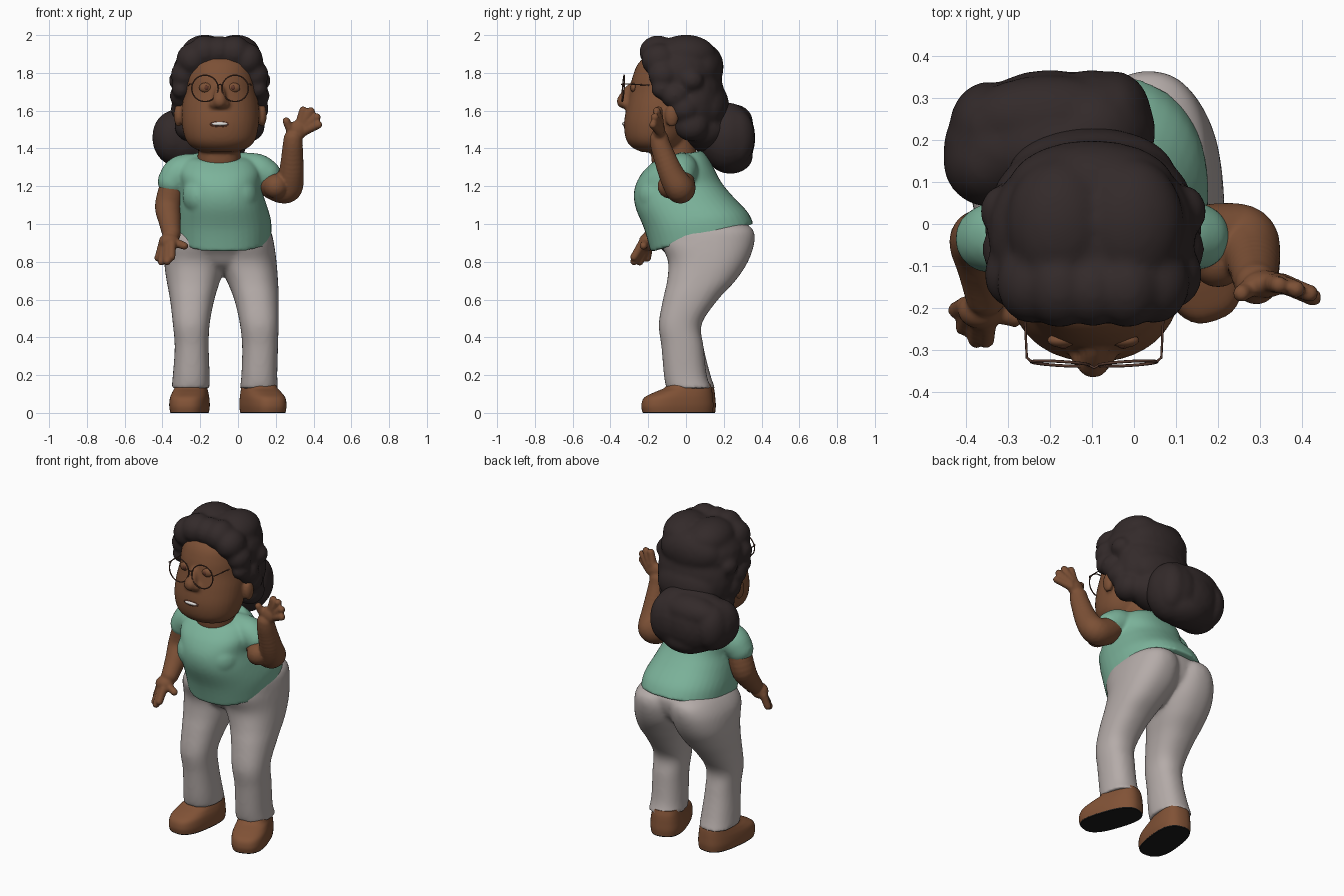
import bpy, bmesh, math
from mathutils import Matrix


def material(name, rgb):
    m = bpy.data.materials.new(name)
    m.diffuse_color = (*rgb, 1)
    return m


SKIN = material("brown skin", (0.20, 0.080, 0.036))
HAIR = material("dark hair", (0.033, 0.023, 0.023))
SHIRT = material("green cloth", (0.20, 0.45, 0.325))
PANTS = material("pale grey cloth", (0.46, 0.41, 0.395))
SHOE = material("brown leather", (0.22, 0.085, 0.037))
SOLE = material("black rubber", (0.010, 0.010, 0.010))
FRAME = material("dark frame", (0.10, 0.045, 0.030))
TEETH = material("white teeth", (0.72, 0.70, 0.68))
LIP = material("dark lip", (0.12, 0.040, 0.024))


def spline(pts, n=5):
    """Catmull-Rom interpolation of equal-length tuples."""
    out = []
    for i in range(len(pts) - 1):
        a, b, c, d = (pts[max(i - 1, 0)], pts[i], pts[i + 1], pts[min(i + 2, len(pts) - 1)])
        for k in range(n):
            t = k / n
            out.append([0.5 * (2 * q + (r - p) * t + (2 * p - 5 * q + 4 * r - s) * t * t
                               + (3 * q - p - 3 * r + s) * t ** 3)
                        for p, q, r, s in zip(a, b, c, d)])
    return out + [list(pts[-1])]


def ball(bm, x, y, z, rx, ry=None, rz=None):
    m = Matrix.Translation((x, y, z)) @ Matrix.Diagonal((rx, ry or rx, rz or rx, 1))
    bmesh.ops.create_icosphere(bm, subdivisions=3, radius=1, matrix=m)


def limb(bm, *pts):
    """Round limb through points (x, y, z, radius)."""
    for p in spline(pts, 6):
        ball(bm, *p)


def loft(bm, rings, power=2.3, sides=40):
    """Closed skin over rings (x0, x1, y_front, y_back, z_front, z_back)."""
    loops = []
    for x0, x1, yf, yb, zf, zb in spline(rings):
        loop = []
        for k in range(sides):
            a = 2 * math.pi * k / sides
            c = math.copysign(abs(math.cos(a)) ** (2 / power), math.cos(a))
            s = math.copysign(abs(math.sin(a)) ** (2 / power), math.sin(a))
            loop.append(bm.verts.new(((x0 + x1) / 2 + c * (x1 - x0) / 2,
                                      (yf + yb) / 2 + s * (yb - yf) / 2,
                                      (zf + zb) / 2 + s * (zb - zf) / 2)))
        loops.append(loop)
    for a, b in zip(loops, loops[1:]):
        for k in range(sides):
            j = (k + 1) % sides
            bm.faces.new((a[k], a[j], b[j], b[k]))
    bm.faces.new(loops[0][::-1])
    bm.faces.new(loops[-1])


def level(rings):
    """Horizontal rings given as (z, x0, x1, y0, y1)."""
    return [(x0, x1, y0, y1, z, z) for z, x0, x1, y0, y1 in rings]


def finish(name, bm, mat, voxel=0.0, smooth=6):
    bmesh.ops.recalc_face_normals(bm, faces=bm.faces)
    me = bpy.data.meshes.new(name)
    bm.to_mesh(me)
    bm.free()
    me.materials.append(mat)
    ob = bpy.data.objects.new(name, me)
    bpy.context.collection.objects.link(ob)
    me.polygons.foreach_set("use_smooth", [True] * len(me.polygons))
    if voxel:  # fuse the overlapping pieces into one soft surface
        r = ob.modifiers.new("fuse", 'REMESH')
        r.mode, r.voxel_size, r.use_smooth_shade = 'VOXEL', voxel, True
        s = ob.modifiers.new("soften", 'SMOOTH')
        s.factor, s.iterations = 0.5, smooth
    return ob


# Trousers: two legs and the hips
bm = bmesh.new()
leg_y = [(0.13, -0.105, 0.155), (0.2, -0.117, 0.13), (0.35, -0.13, 0.093), (0.47, -0.144, 0.083),
         (0.6, -0.122, 0.17), (0.7, -0.10, 0.262), (0.8, -0.095, 0.328), (0.9, -0.13, 0.362),
         (0.97, -0.10, 0.355), (1.01, -0.02, 0.30)]
left_x = [(-.352, -.15), (-.345, -.15), (-.335, -.155), (-.345, -.15), (-.36, -.125), (-.378, -.095),
          (-.39, -.07), (-.378, -.06), (-.335, -.08), (-.28, -.11)]
right_x = [(.01, .212), (.018, .208), (.022, .212), (.01, .215), (-.02, .216), (-.06, .212),
           (-.11, .204), (-.12, .19), (-.10, .17), (-.07, .12)]
for xs, trim in ((left_x, 0), (right_x, .02)):
    loft(bm, level([(z, *x, a, b - (trim if z < .3 else 0)) for (z, a, b), x in zip(leg_y, xs)]))
loft(bm, level([(.735, -.13, -.04, .02, .12), (.78, -.24, .08, -.06, .22), (.84, -.36, .18, -.105, .29),
                (.9, -.368, .187, -.155, .325), (.97, -.32, .17, -.165, .335), (1.01, -.28, .13, -.1, .31)]))
finish("trousers", bm, PANTS, 0.011, 8)

# Shirt: leaning torso and short sleeves
bm = bmesh.new()
loft(bm, [(-.325, .175, -.188, .358, .852, 1.0), (-.325, .175, -.22, .325, .97, 1.065),
          (-.312, .145, -.268, .245, 1.09, 1.15), (-.302, .12, -.274, .188, 1.18, 1.22),
          (-.315, .12, -.24, .148, 1.26, 1.295), (-.29, .09, -.185, .118, 1.32, 1.35),
          (-.25, .045, -.16, .085, 1.335, 1.39)])
for x in (-0.19, 0.0):
    ball(bm, x, -0.15, 1.15, 0.105, 0.105, 0.11)
limb(bm, (-.2, -.03, 1.305, .07), (-.30, -.03, 1.275, .09), (-.345, -.035, 1.225, .081))
limb(bm, (.02, -.02, 1.305, .075), (.1, -.025, 1.285, .088), (.148, -.03, 1.262, .08))
finish("shirt", bm, SHIRT, 0.010, 6)

# Head with nose, ears and neck
bm = bmesh.new()
loft(bm, level([(1.38, -.18, -.01, -.23, -.06), (1.405, -.24, .055, -.285, -.03), (1.45, -.278, .093, -.318, .0),
                (1.53, -.297, .11, -.328, .04), (1.62, -.297, .11, -.315, .08),
                (1.70, -.283, .098, -.298, .1), (1.78, -.278, .088, -.283, .1),
                (1.86, -.26, .07, -.245, .1), (1.93, -.2, .0, -.15, .05)]), 2.15)
loft(bm, level([(1.28, -.21, .01, -.17, .06), (1.35, -.215, .015, -.184, .06), (1.46, -.2, .01, -.18, .04)]))
limb(bm, (-.097, -.295, 1.72, .022), (-.097, -.312, 1.69, .03), (-.097, -.327, 1.65, .04))
for s in (-1, 1):
    ball(bm, -.097 + s * .03, -.318, 1.635, .024)
    ball(bm, -.094 + s * .222, -.075, 1.575, .024, .038, .062)
finish("head", bm, SKIN, 0.010, 4)

# Eyelids, eyes, mouth and teeth
for name, mat, shapes in (
        ("mouth", LIP, [(-.097, -.321, 1.528, .052, .011, .018)]),
        ("teeth", TEETH, [(-.097, -.326, 1.53, .043, .012, .010)]),
        ("eyelids", SKIN, [(x, -.277, 1.722, .034, .017, .026) for x in (-.172, -.022)]),
        ("eyes", LIP, [(x, -.288, 1.722, .013, .009, .014) for x in (-.168, -.026)])):
    bm = bmesh.new()
    for s in shapes:
        ball(bm, *s)
    finish(name, bm, mat)


# Glasses
def wire(name, pts, r=0.003):
    cu = bpy.data.curves.new(name, 'CURVE')
    cu.dimensions, cu.bevel_depth, cu.bevel_resolution = '3D', r, 2
    sp = cu.splines.new('POLY')
    sp.points.add(len(pts) - 1)
    for p, co in zip(sp.points, pts):
        p.co = (*co, 1)
    cu.materials.append(FRAME)
    bpy.context.collection.objects.link(bpy.data.objects.new(name, cu))


for side, s in (("left", -1), ("right", 1)):
    x = -.095 + s * .08
    bpy.ops.mesh.primitive_torus_add(location=(x, -.332, 1.718), rotation=(math.radians(86), 0, s * .06),
                                     major_radius=.070, minor_radius=.0035,
                                     major_segments=40, minor_segments=8)
    rim = bpy.context.object
    rim.name = side + "_lens_rim"
    rim.data.materials.append(FRAME)
    bpy.ops.object.shade_smooth()
    wire(side + "_temple", [(x + s * .068, -.328, 1.74), (x + s * .08, -.318, 1.742), (x + s * .09, -.12, 1.73)])
wire("glasses_bridge", [(-.108, -.335, 1.735), (-.095, -.342, 1.74), (-.082, -.335, 1.735)])

# Hair: cap, fringe and side locks
bm = bmesh.new()
for b in ((-.1, -.02, 1.80, .25, .215, .18), (-.1, .05, 1.66, .24, .155, .24),
          (-.175, .0, 1.895, .13, .16, .108), (-.01, .0, 1.895, .13, .16, .108),
          (-.1, .09, 1.83, .2, .11, .13), (-.1, .12, 1.62, .2, .11, .14), (-.11, .1, 1.5, .19, .13, .12),
          (-.13, .15, 1.5, .17, .13, .13)):
    ball(bm, *b)
for x, y, z, r in ((0, -.155, 1.915, .078), (.08, -.15, 1.91, .085), (.145, -.14, 1.87, .085),
                   (.19, -.12, 1.79, .07), (.203, -.125, 1.715, .052), (.2, -.06, 1.68, .065),
                   (.19, -.01, 1.61, .07), (.16, .03, 1.52, .08), (.215, .03, 1.76, .055)):
    for s in ((-1, 1) if x else (1,)):
        ball(bm, -.097 + s * x, y, z, r, r * 1.15, r * 1.05)
finish("hair", bm, HAIR, 0.012, 9)

# Bunched hair at the back, swept to one side
bm = bmesh.new()
for b in ((-.3, .18, 1.455, .155, .135, .16), (-.2, .22, 1.455, .2, .148, .185),
          (-.1, .22, 1.46, .152, .148, .185), (-.17, .18, 1.55, .19, .12, .1),
          (-.345, .23, 1.46, .095, .11, .14), (-.345, .15, 1.46, .11, .11, .14),
          (-.05, .265, 1.46, .09, .1, .15), (-.2, .25, 1.54, .2, .105, .095),
          (-.17, .235, 1.36, .16, .12, .095)):
    ball(bm, *b)
finish("ponytail", bm, HAIR, 0.012, 9)

# Raised arm with open hand
bm = bmesh.new()
limb(bm, (.12, -.03, 1.25, .068), (.2, -.03, 1.202, .08), (.262, -.035, 1.192, .078),
     (.282, -.08, 1.27, .067), (.289, -.13, 1.40, .055), (.291, -.142, 1.45, .05))
ball(bm, .2, -.085, 1.2, .066, .066, .066)
ball(bm, .312, -.143, 1.495, .054, .033, .052)
for a, b in (((.285, -.145, 1.48), (.256, -.165, 1.545)), ((.325, -.14, 1.53), (.345, -.145, 1.603)),
             ((.342, -.14, 1.53), (.386, -.155, 1.598)), ((.352, -.14, 1.51), (.418, -.165, 1.566)),
             ((.35, -.14, 1.49), (.426, -.175, 1.525))):
    limb(bm, (*a, .024), (*b, .021))
finish("raised_arm", bm, SKIN, 0.007, 5)

# Lowered arm with relaxed hand
bm = bmesh.new()
limb(bm, (-.34, -.035, 1.22, .07), (-.37, -.04, 1.1, .07), (-.362, -.1, 1.02, .06),
     (-.352, -.17, .95, .05))
ball(bm, -.365, -.205, .905, .055, .045, .048)
for a, b in (((-.34, -.21, .905), (-.284, -.225, .884)), ((-.35, -.235, .89), (-.352, -.275, .825)),
             ((-.37, -.23, .88), (-.375, -.275, .802)), ((-.39, -.21, .88), (-.405, -.245, .80)),
             ((-.4, -.195, .89), (-.422, -.205, .82))):
    limb(bm, (*a, .024), (*b, .021))
finish("lowered_arm", bm, SKIN, 0.007, 5)

# Shoes with flat dark soles
for side, x, y, turn in (("left", -.256, -.03, -7), ("right", .13, -.04, 19)):
    place = Matrix.Translation((x, y, 0)) @ Matrix.Rotation(math.radians(turn), 4, 'Z')
    upper = level([(.006, -.098, .098, -.195, .185), (.04, -.102, .102, -.2, .188),
                   (.08, -.099, .099, -.185, .185), (.108, -.092, .092, -.13, .182),
                   (.13, -.085, .085, -.075, .178), (.155, -.08, .08, -.05, .17)])
    sole = level([(0, -.096, .096, -.192, .183), (.007, -.098, .098, -.195, .185)])
    for name, rings, mat in (("shoe", upper, SHOE), ("sole", sole, SOLE)):
        bm = bmesh.new()
        loft(bm, rings, 2.7)
        ob = finish(side + "_" + name, bm, mat)
        ob.data.transform(place)
        bpy.context.view_layer.objects.active = ob
        bpy.ops.object.select_all(action='DESELECT')
        ob.select_set(True)
        bpy.ops.object.shade_smooth_by_angle(angle=math.radians(40))
